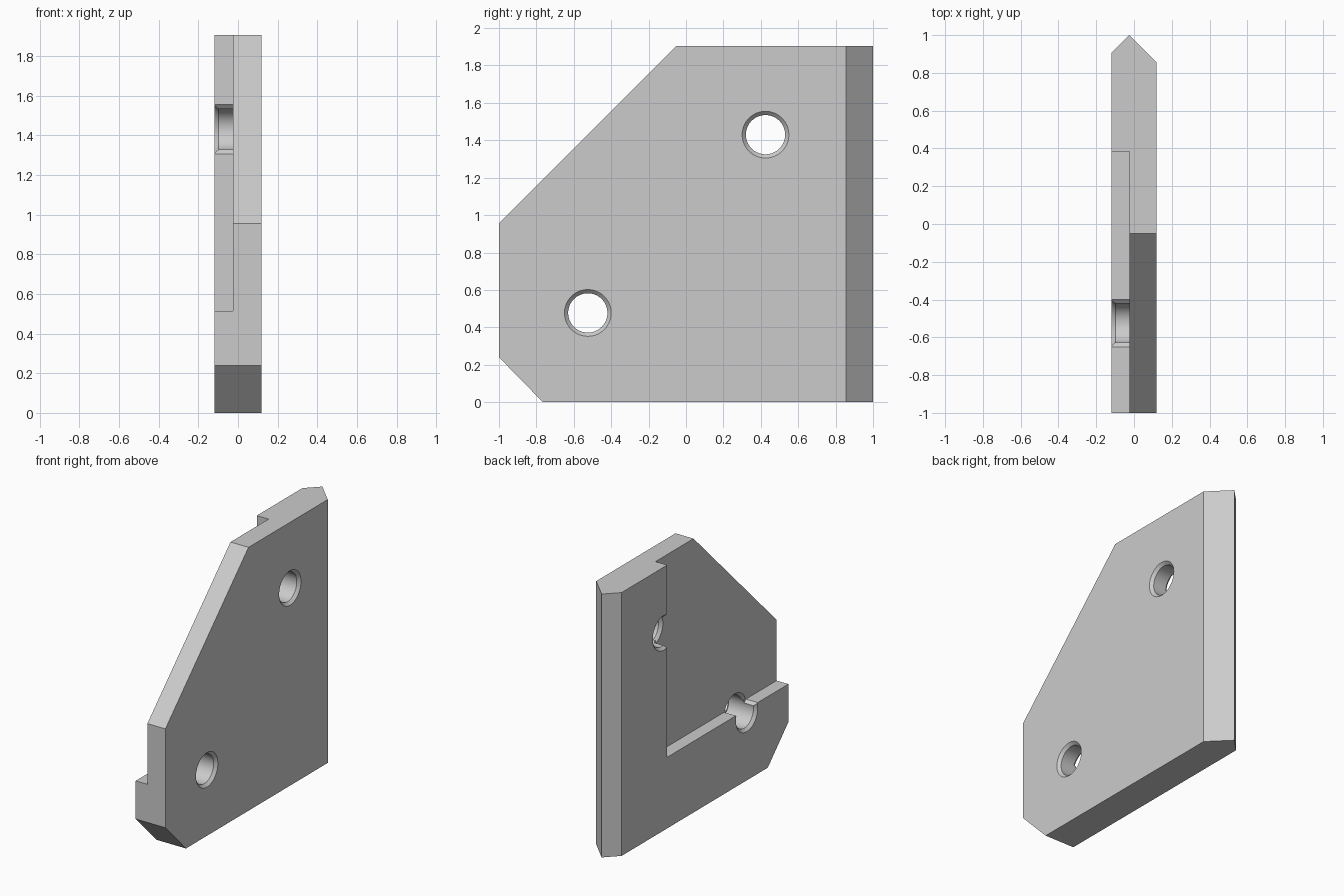
import bpy, bmesh, math
from mathutils import Vector

if "Cube" in bpy.data.objects:
    bpy.data.objects.remove(bpy.data.objects["Cube"], do_unlink=True)

HALF = 0.119                 # half thickness
STEP = -0.025                # recess floor and ridge of the back edge
TOP = 1.905
BORE, RIM = 0.105, 0.125     # hole radius and chamfer radius
UPPER, LOWER = (0.425, 1.43), (-0.525, 0.477)

grey = bpy.data.materials.new("plain grey")
grey.use_nodes = True
colour = (0.6, 0.6, 0.6, 1)
grey.diffuse_color = colour
grey.node_tree.nodes["Principled BSDF"].inputs["Base Color"].default_value = colour


def finish(bm, name):
    bmesh.ops.recalc_face_normals(bm, faces=bm.faces[:])
    mesh = bpy.data.meshes.new(name)
    bm.to_mesh(mesh)
    bm.free()
    mesh.materials.append(grey)
    ob = bpy.data.objects.new(name, mesh)
    bpy.context.collection.objects.link(ob)
    return ob


def prism(points, x0, x1):
    """Extrude a (y, z) outline along x."""
    bm = bmesh.new()
    face = bm.faces.new([bm.verts.new((x0, y, z)) for y, z in points])
    out = bmesh.ops.extrude_face_region(bm, geom=[face])
    verts = [g for g in out["geom"] if isinstance(g, bmesh.types.BMVert)]
    bmesh.ops.translate(bm, verts=verts, vec=(x1 - x0, 0, 0))
    return bm


def lathe(profile, centre, sides=64):
    """Spin (x, radius) points about an x-parallel axis."""
    bm = bmesh.new()
    rings = []
    for x, r in profile:
        angles = [2 * math.pi * i / sides for i in range(sides)]
        rings.append([bm.verts.new((x, centre[0] + r * math.cos(a),
                                    centre[1] + r * math.sin(a))) for a in angles])
    for a, b in zip(rings, rings[1:]):
        for i in range(sides):
            j = (i + 1) % sides
            bm.faces.new((a[i], a[j], b[j], b[i]))
    bm.faces.new(rings[0])
    bm.faces.new(rings[-1])
    return bm


def slice_off(bm, point, normal):
    """Remove everything on the normal side of a plane and cap the cut."""
    geom = bm.verts[:] + bm.edges[:] + bm.faces[:]
    bmesh.ops.bisect_plane(bm, geom=geom, plane_co=point, plane_no=normal, clear_outer=True)
    bmesh.ops.holes_fill(bm, edges=[e for e in bm.edges if e.is_boundary])


def cut(target, bm, name):
    cutter = finish(bm, name)
    cutter.hide_render = True
    mod = target.modifiers.new(name, "BOOLEAN")
    mod.operation, mod.solver, mod.object = "DIFFERENCE", "EXACT", cutter
    bpy.ops.object.modifier_apply(modifier=mod.name)
    bpy.data.objects.remove(cutter, do_unlink=True)


# Plate with clipped corners and a pointed back edge
bm = prism([(-1, 0.24), (-0.765, 0), (1, 0), (1, TOP), (-0.05, TOP), (-1, 0.955)], -HALF, HALF)
for side in (1, -1):
    slice_off(bm, Vector((STEP, 1, 0)), Vector((side, 1, 0)))
plate = finish(bm, "bracket_plate")
bpy.context.view_layer.objects.active = plate
plate.select_set(True)

# Recess, with flared openings where its walls meet the holes
wall_y, wall_z, depth, chord = 0.385, 0.515, 0.02, 0.103
recess = [(wall_y, 3)]
for s in (1, -1):
    mouth = [(wall_y, UPPER[1] + s * RIM), (wall_y + depth, UPPER[1] + s * chord)]
    recess += mouth if s > 0 else mouth[::-1]
recess.append((wall_y, wall_z))
for s in (1, -1):
    mouth = [(LOWER[0] + s * RIM, wall_z), (LOWER[0] + s * chord, wall_z - depth)]
    recess += mouth if s > 0 else mouth[::-1]
recess += [(-2, wall_z), (-2, 3)]
cut(plate, prism(recess, -1, STEP), "recess_cutter")

# Bolt holes chamfered on both faces and on the recess floor
flare = 0.03
for centre, opening in ((UPPER, Vector((0, -1, 0))), (LOWER, Vector((0, 0, 1)))):
    rim_x = HALF - depth
    wide = BORE + flare
    cut(plate, lathe([(-rim_x - flare, wide), (-rim_x, BORE),
                      (rim_x, BORE), (rim_x + flare, wide)], centre), "hole_cutter")
    seat = lathe([(STEP - 0.01, wide), (STEP + depth, BORE)], centre)
    slice_off(seat, Vector((0, *centre)) + opening * 0.04, -opening)
    cut(plate, seat, "seat_cutter")

bpy.ops.object.shade_smooth_by_angle(angle=math.radians(25))
